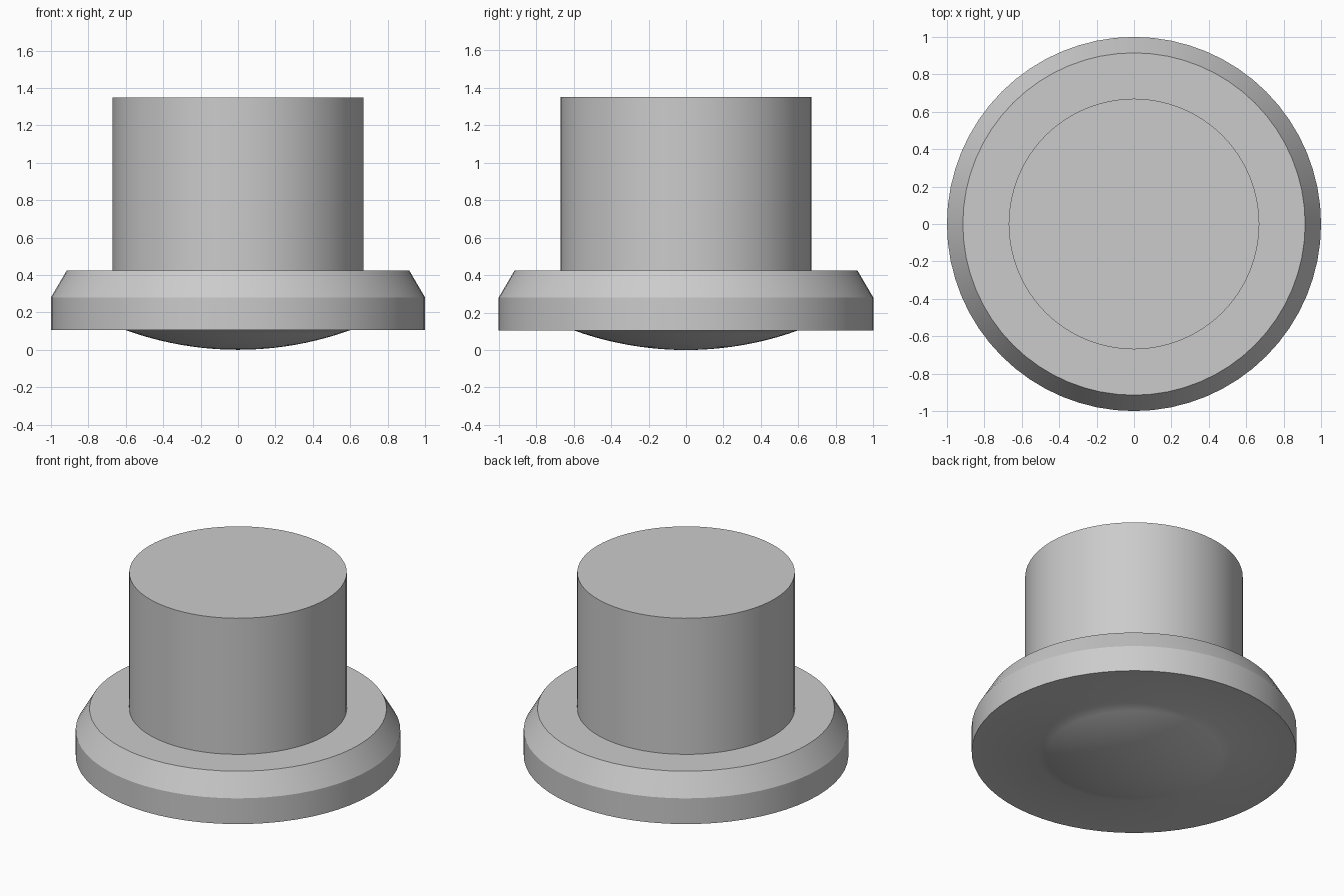
import bpy
import bmesh
import math

SIDES = 64

cube = bpy.data.objects.get("Cube")
if cube:
    bpy.data.objects.remove(cube, do_unlink=True)

# One plain grey for the whole model
grey = bpy.data.materials.new("plain_grey")
grey.use_nodes = True
colour = (0.6, 0.6, 0.6, 1)
grey.diffuse_color = colour
grey.node_tree.nodes["Principled BSDF"].inputs["Base Color"].default_value = colour


def lathe(name, profile):
    """Spin a (radius, height) profile around z into a closed solid."""
    bm = bmesh.new()
    verts = [bm.verts.new((r, 0, z)) for r, z in profile]
    edges = [bm.edges.new(pair) for pair in zip(verts, verts[1:])]
    bmesh.ops.spin(bm, geom=verts + edges, cent=(0, 0, 0), axis=(0, 0, 1),
                   angle=math.tau, steps=SIDES)
    bmesh.ops.remove_doubles(bm, verts=bm.verts, dist=1e-4)
    # Close the flat end where the profile stops short of the axis
    rim = [e for e in bm.edges if e.is_boundary]
    if rim:
        bmesh.ops.contextual_create(bm, geom=rim)
    bmesh.ops.recalc_face_normals(bm, faces=bm.faces)
    mesh = bpy.data.meshes.new(name)
    bm.to_mesh(mesh)
    bm.free()
    mesh.materials.append(grey)
    obj = bpy.data.objects.new(name, mesh)
    bpy.context.collection.objects.link(obj)
    bpy.ops.object.select_all(action="DESELECT")
    obj.select_set(True)
    bpy.context.view_layer.objects.active = obj
    bpy.ops.object.shade_smooth_by_angle(angle=math.radians(30))
    return obj


# Flange: shallow domed underside, straight rim, chamfered shoulder
dome_radius, dome_height, rings = 0.6, 0.105, 10
ball = (dome_radius ** 2 + dome_height ** 2) / (2 * dome_height)
sweep = math.asin(dome_radius / ball)
dome = [(ball * math.sin(sweep * i / rings),
         ball * (1 - math.cos(sweep * i / rings))) for i in range(rings + 1)]
lathe("flange", dome + [(1, dome_height), (1, 0.28), (0.915, 0.425)])

# Stem: plain cylinder sunk slightly into the flange
lathe("stem", [(0, 0.4), (0.67, 0.4), (0.67, 1.35)])
